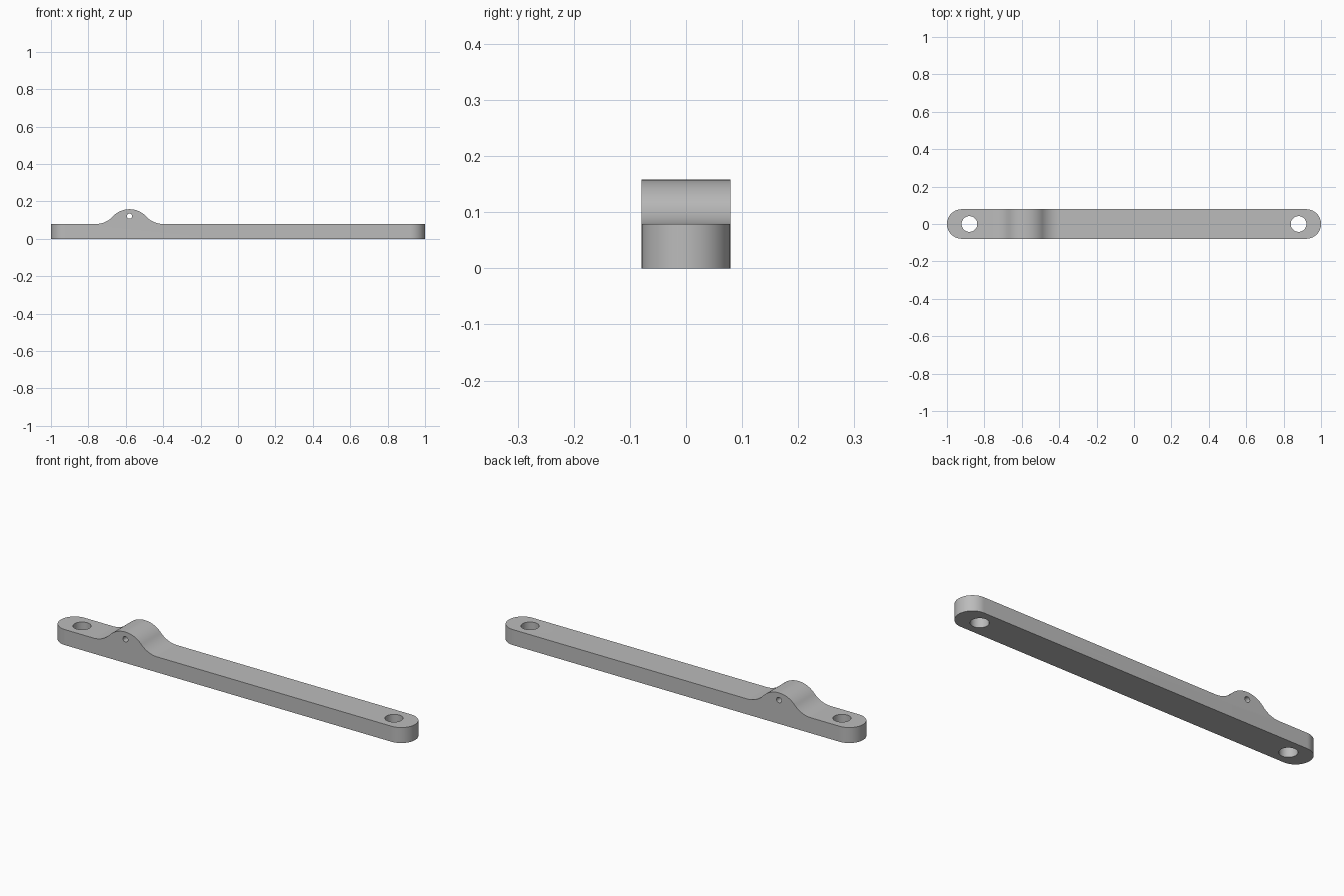
import bpy, bmesh
from math import sin, cos, pi, asin, radians

cube = bpy.data.objects.get("Cube")
if cube:
    bpy.data.objects.remove(cube, do_unlink=True)

HALF_W = 0.079      # half width of the bar, also its thickness and end radius
HUMP_X = -0.58      # centre of the raised lug
HUMP_REACH = 0.18   # half length of the lug including its fillets
TOP = 2 * HALF_W
RADIUS = (HUMP_REACH ** 2 + HALF_W ** 2) / (4 * HALF_W)

grey = bpy.data.materials.new("satin grey")
grey.use_nodes = True
colour = (0.5, 0.5, 0.5, 1)
grey.diffuse_color = colour
grey.node_tree.nodes["Principled BSDF"].inputs["Base Color"].default_value = colour


def prism(name, points, direction):
    """Closed outline extruded along a vector."""
    bm = bmesh.new()
    face = bm.faces.new([bm.verts.new(p) for p in points])
    new = bmesh.ops.extrude_face_region(bm, geom=[face])["geom"]
    bmesh.ops.translate(bm, vec=direction,
                        verts=[v for v in new if isinstance(v, bmesh.types.BMVert)])
    bmesh.ops.recalc_face_normals(bm, faces=bm.faces)
    mesh = bpy.data.meshes.new(name)
    bm.to_mesh(mesh)
    bm.free()
    mesh.materials.append(grey)
    obj = bpy.data.objects.new(name, mesh)
    bpy.context.collection.objects.link(obj)
    return obj


def arc(cx, cy, r, start, end, steps):
    return [(cx + r * cos(start + (end - start) * i / steps),
             cy + r * sin(start + (end - start) * i / steps)) for i in range(steps + 1)]


def cut(target, cutter, operation="DIFFERENCE"):
    mod = target.modifiers.new(cutter.name, "BOOLEAN")
    mod.operation, mod.object, mod.solver = operation, cutter, "EXACT"
    bpy.context.view_layer.objects.active = target
    bpy.ops.object.modifier_apply(modifier=mod.name)
    bpy.data.objects.remove(cutter, do_unlink=True)


# Side profile: flat bar with a crown blended in by two tangent fillets
sweep = asin(HUMP_REACH / (2 * RADIUS))
fillet_z = HALF_W + RADIUS
left = arc(HUMP_X - HUMP_REACH, fillet_z, RADIUS, -pi / 2, -pi / 2 + sweep, 16)
crown = arc(HUMP_X, TOP - RADIUS, RADIUS, pi / 2 + sweep, pi / 2 - sweep, 32)
right = arc(HUMP_X + HUMP_REACH, fillet_z, RADIUS, -pi / 2 - sweep, -pi / 2, 16)
profile = [(-1.1, 0), (-1.1, HALF_W)] + left + crown[1:-1] + right + [(1.1, HALF_W), (1.1, 0)]
bar = prism("link_bar", [(x, -0.1, z) for x, z in profile], (0, 0.2, 0))

# Rounded ends and straight sides
plan = (arc(1 - HALF_W, 0, HALF_W, -pi / 2, pi / 2, 40)
        + arc(HALF_W - 1, 0, HALF_W, pi / 2, 3 * pi / 2, 40))
cut(bar, prism("plan_outline", [(x, y, -0.1) for x, y in plan], (0, 0, 0.4)), "INTERSECT")

# Bolt holes at the ends and the small cross pin hole through the lug
for x in (-0.88, 0.88):
    ring = arc(x, 0, 0.042, 0, 2 * pi, 48)[:-1]
    cut(bar, prism("bolt_hole", [(px, py, -0.1) for px, py in ring], (0, 0, 0.4)))
ring = arc(HUMP_X, 0.121, 0.014, 0, 2 * pi, 32)[:-1]
cut(bar, prism("pin_hole", [(px, -0.2, pz) for px, pz in ring], (0, 0.4, 0)))

bpy.ops.object.select_all(action="DESELECT")
bar.select_set(True)
bpy.context.view_layer.objects.active = bar
bpy.ops.object.shade_smooth_by_angle(angle=radians(30))
